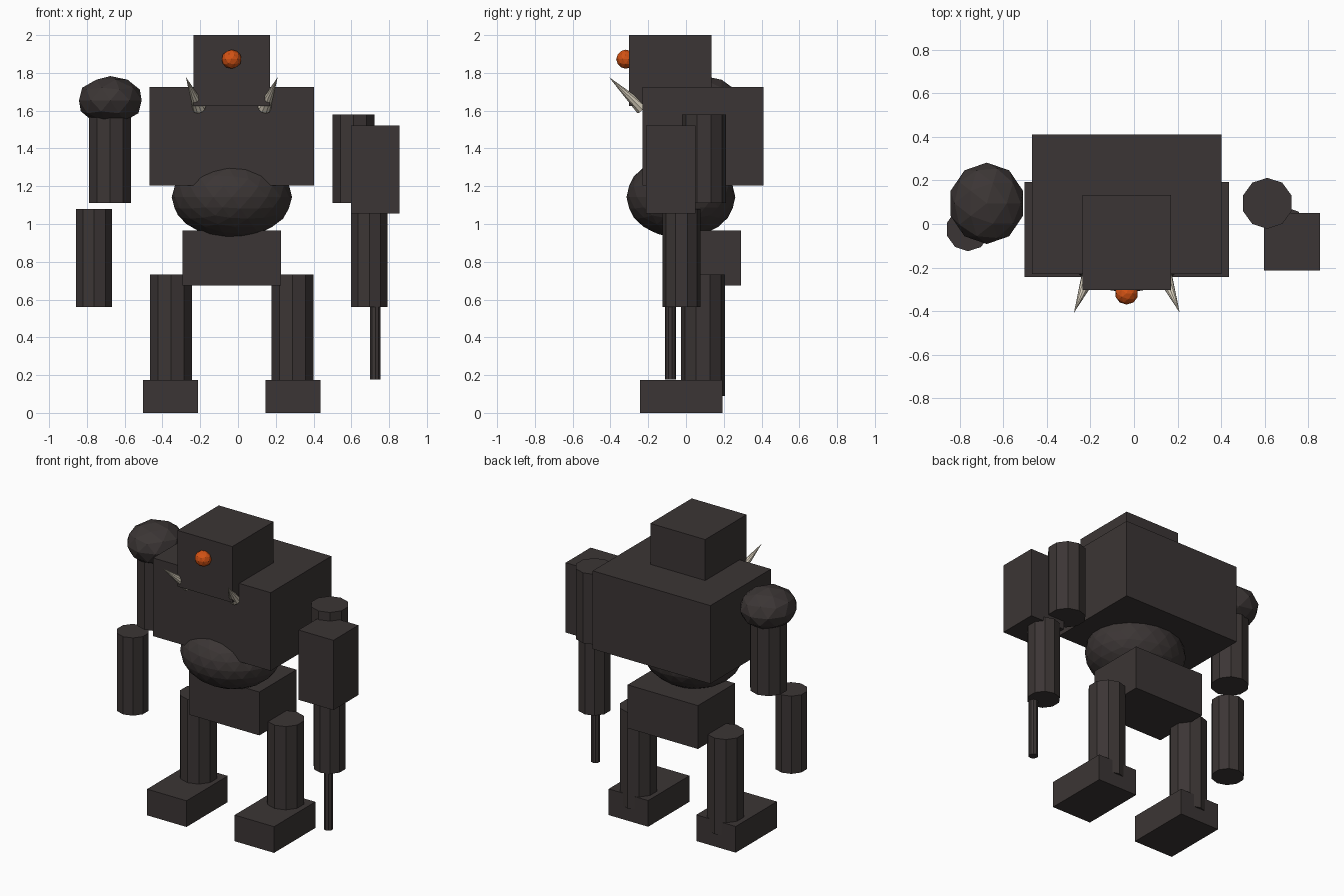
import bpy
from mathutils import Vector

cube = bpy.data.objects.get("Cube")
if cube:
    bpy.data.objects.remove(cube, do_unlink=True)


def material(name, r, g, b):
    m = bpy.data.materials.new(name)
    m.use_nodes = True
    m.diffuse_color = (r, g, b, 1)
    node = next(n for n in m.node_tree.nodes if n.type == 'BSDF_PRINCIPLED')
    node.inputs["Base Color"].default_value = (r, g, b, 1)
    return m


DARK = material("dark brown grey", 0.044, 0.036, 0.035)
ORANGE = material("orange", 0.65, 0.085, 0.007)
IVORY = material("ivory", 0.66, 0.6, 0.49)


def finish(name, mat):
    ob = bpy.context.object
    ob.name = name
    ob.data.materials.clear()
    ob.data.materials.append(mat)
    return ob


def box(name, x, y, z):
    """Box from (min, max) ranges."""
    bpy.ops.mesh.primitive_cube_add(size=1, location=[sum(r) / 2 for r in (x, y, z)])
    ob = finish(name, DARK)
    ob.scale = [r[1] - r[0] for r in (x, y, z)]


def tube(name, x, y, z, radius):
    """Upright ten-sided cylinder."""
    bpy.ops.mesh.primitive_cylinder_add(vertices=10, radius=radius, depth=z[1] - z[0],
                                        location=(x, y, sum(z) / 2))
    finish(name, DARK)


def ball(name, x, y, z, detail, mat):
    """Faceted ball fitted to (min, max) ranges."""
    bpy.ops.mesh.primitive_ico_sphere_add(subdivisions=detail, radius=1)
    ob = finish(name, mat)
    for axis, (low, high) in enumerate((x, y, z)):
        reach = max(abs(v.co[axis]) for v in ob.data.vertices)
        ob.scale[axis] = (high - low) / 2 / reach
        ob.location[axis] = (low + high) / 2


# Head, trunk and hips
MID = -0.033
box("head", (-0.236, 0.17), (-0.303, 0.134), (1.625, 2.0))
box("torso", (-0.468, 0.403), (-0.23, 0.411), (1.203, 1.726))
ball("belly", (-0.351, 0.286), (-0.315, 0.261), (0.925, 1.36), 3, DARK)
box("pelvis", (-0.293, 0.228), (-0.1, 0.292), (0.675, 0.965))
ball("eye", (-0.085, 0.017), (-0.37, -0.268), (1.822, 1.923), 2, ORANGE)

# Legs, feet and tusks on both sides
for side, s in (("right", -1), ("left", 1)):
    tube(side + "_leg", MID + s * 0.322, 0.09, (0.09, 0.732), 0.117)
    foot = MID + s * 0.322
    box(side + "_foot", (foot - 0.146 + s * 0.002, foot + 0.146 + s * 0.002),
        (-0.243, 0.193), (0, 0.175))
    base = Vector((MID + s * 0.172, -0.235, 1.613))
    tip = Vector((MID + s * 0.243, -0.408, 1.778))
    bpy.ops.mesh.primitive_cone_add(vertices=10, radius1=0.036, radius2=0,
                                    depth=(tip - base).length, location=(base + tip) / 2)
    tusk = finish(side + "_tusk", IVORY)
    tusk.rotation_euler = (tip - base).to_track_quat('Z', 'Y').to_euler()

# Right arm with its shoulder ball
ball("right_shoulder", (-0.842, -0.51), (-0.092, 0.282), (1.525, 1.783), 2, DARK)
tube("right_upper_arm", -0.678, 0.095, (1.11, 1.58), 0.117)
tube("right_forearm", -0.762, -0.024, (0.56, 1.08), 0.101)

# Left arm with its boxy launcher and thin barrel
tube("left_upper_arm", 0.612, 0.095, (1.11, 1.58), 0.117)
tube("left_forearm", 0.695, -0.024, (0.56, 1.08), 0.101)
box("left_arm_box", (0.597, 0.855), (-0.213, 0.051), (1.055, 1.522))
tube("left_arm_barrel", 0.727, -0.083, (0.178, 0.7), 0.029)
